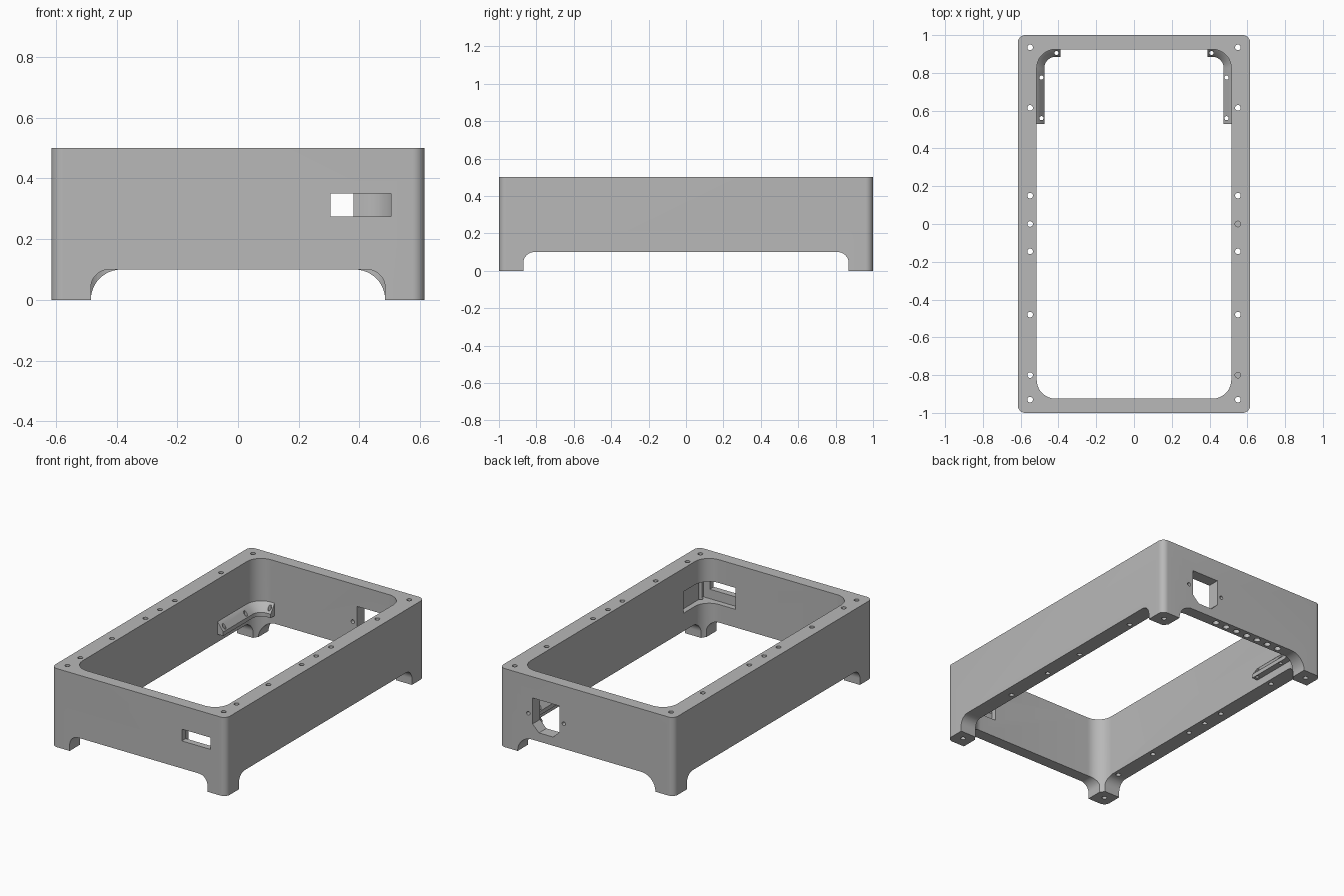
import bpy
import bmesh
from math import cos, sin, pi
from mathutils import Vector

cube = bpy.data.objects.get("Cube")
if cube:
    bpy.data.objects.remove(cube, do_unlink=True)

grey = bpy.data.materials.new("grey plastic")
grey.use_nodes = True
GREY = (0.48, 0.48, 0.48, 1)
grey.diffuse_color = GREY
grey.node_tree.nodes["Principled BSDF"].inputs["Base Color"].default_value = GREY


def make_object(name, bm):
    bmesh.ops.recalc_face_normals(bm, faces=bm.faces[:])
    mesh = bpy.data.meshes.new(name)
    bm.to_mesh(mesh)
    bm.free()
    mesh.materials.append(grey)
    ob = bpy.data.objects.new(name, mesh)
    bpy.context.collection.objects.link(ob)
    return ob


def add_prism(bm, points, axis, low, high):
    """Extrude a 2D outline along x, y or z."""
    def place(p, h):
        return {"x": (h, p[0], p[1]), "y": (p[0], h, p[1]), "z": (p[0], p[1], h)}[axis]
    bottom = [bm.verts.new(place(p, low)) for p in points]
    top = [bm.verts.new(place(p, high)) for p in points]
    bm.faces.new(bottom[::-1])
    bm.faces.new(top)
    n = len(points)
    for i in range(n):
        j = (i + 1) % n
        bm.faces.new((bottom[i], bottom[j], top[j], top[i]))


def arc(cx, cy, r, start, steps=12):
    return [(cx + r * cos(start + pi / 2 * i / steps), cy + r * sin(start + pi / 2 * i / steps))
            for i in range(steps + 1)]


def rounded_rect(w, d, r):
    pts = []
    for k, (sx, sy) in enumerate(((1, 1), (-1, 1), (-1, -1), (1, -1))):
        pts += arc(sx * (w - r), sy * (d - r), r, k * pi / 2)
    return pts


def arch(half, r, top=0.1):
    return [(-half, -0.1), (half, -0.1)] + arc(half - r, top - r, r, 0) + arc(r - half, top - r, r, pi / 2)


def circle(cx, cy, r, sides=16):
    return [(cx + r * cos(2 * pi * i / sides), cy + r * sin(2 * pi * i / sides)) for i in range(sides)]


def box(x0, x1, y0, y1):
    return [(x0, y0), (x1, y0), (x1, y1), (x0, y1)]


def cut(target, *prisms):
    """Subtract a set of separate prisms from the target."""
    bm = bmesh.new()
    for p in prisms:
        add_prism(bm, *p)
    cutter = make_object("cutter", bm)
    cutter.hide_render = True
    mod = target.modifiers.new("cut", "BOOLEAN")
    mod.operation = "DIFFERENCE"
    mod.solver = "EXACT"
    mod.object = cutter
    bpy.context.view_layer.objects.active = target
    bpy.ops.object.modifier_apply(modifier=mod.name)
    bpy.data.objects.remove(cutter, do_unlink=True)


# Enclosure frame: rounded block with an open middle
bm = bmesh.new()
add_prism(bm, rounded_rect(0.615, 1.0, 0.04), "z", 0, 0.5)
frame = make_object("enclosure_frame", bm)
cut(frame, (rounded_rect(0.515, 0.925, 0.1), "z", -0.1, 0.6))

# Arched openings that leave four corner feet
cut(frame, (arch(0.87, 0.06), "x", -1, 1))
cut(frame, (arch(0.485, 0.06), "y", -1.1, 0), (arch(0.485, 0.1), "y", 0.1, 1.1))

# Front slot and the pocket behind it
cut(frame, (box(0.305, 0.505, 0.275, 0.35), "y", -1.1, -0.9))
cut(frame, (box(0.3, 0.55, -0.96, -0.71), "z", 0.215, 0.352))

# Back socket opening with two clipped corners and its screw holes
socket = [(0.19, 0.365), (0.38, 0.365), (0.38, 0.2), (0.335, 0.155), (0.235, 0.155), (0.19, 0.2)]
cut(frame, (socket, "y", 0.8, 1.1),
    *[(circle(x, 0.26, 0.012), "y", 0.8, 1.1) for x in (0.16, 0.41)])

# Screw holes down through the rim, two of them blind
holes = []
for side in (-1, 1):
    for y in (0.935, 0.615, 0.15, 0, -0.145, -0.48, -0.8, -0.93):
        blind = side > 0 and y in (0, -0.8)
        holes.append((circle(side * 0.55, y, 0.015), "z", 0.4 if blind else -0.1, 0.6))
cut(frame, *holes)

# Row of holes under the back wall
cut(frame, *[(circle(0.17 - 0.08 * i, 0.962, 0.02), "z", 0.05, 0.14) for i in range(7)])

# Corner brackets: wedge profile swept round the inside back corners
path = [((0.515, 0.53), (-1, 0))]
for i in range(13):
    a = pi / 2 * i / 12
    path.append(((0.415 + 0.1 * cos(a), 0.825 + 0.1 * sin(a)), (-cos(a), -sin(a))))
path.append(((0.39, 0.925), (0, -1)))
profile = [(-0.01, 0.235), (0, 0.23), (0.04, 0.175), (0.04, 0.15), (-0.01, 0.15)]
bm = bmesh.new()
rings = []
for p, inward in path:
    rings.append([bm.verts.new((*(Vector(p) + Vector(inward) * d), z)) for d, z in profile])
for a, b in zip(rings, rings[1:]):
    for i in range(len(profile)):
        j = (i + 1) % len(profile)
        bm.faces.new((a[i], a[j], b[j], b[i]))
bm.faces.new(rings[0])
bm.faces.new(rings[-1][::-1])
brackets = make_object("corner_brackets", bm)
cut(brackets, *[(circle(x, y, 0.011, 12), "z", 0.05, 0.4)
                for x, y in ((0.41, 0.905), (0.49, 0.775), (0.49, 0.56))])
mirror = brackets.modifiers.new("mirror", "MIRROR")
mirror.use_axis[0] = True

# Smooth the rounded corners and keep the edges sharp
for ob in (frame, brackets):
    bpy.ops.object.select_all(action="DESELECT")
    ob.select_set(True)
    bpy.context.view_layer.objects.active = ob
    bpy.ops.object.shade_smooth_by_angle(angle=pi / 6)
